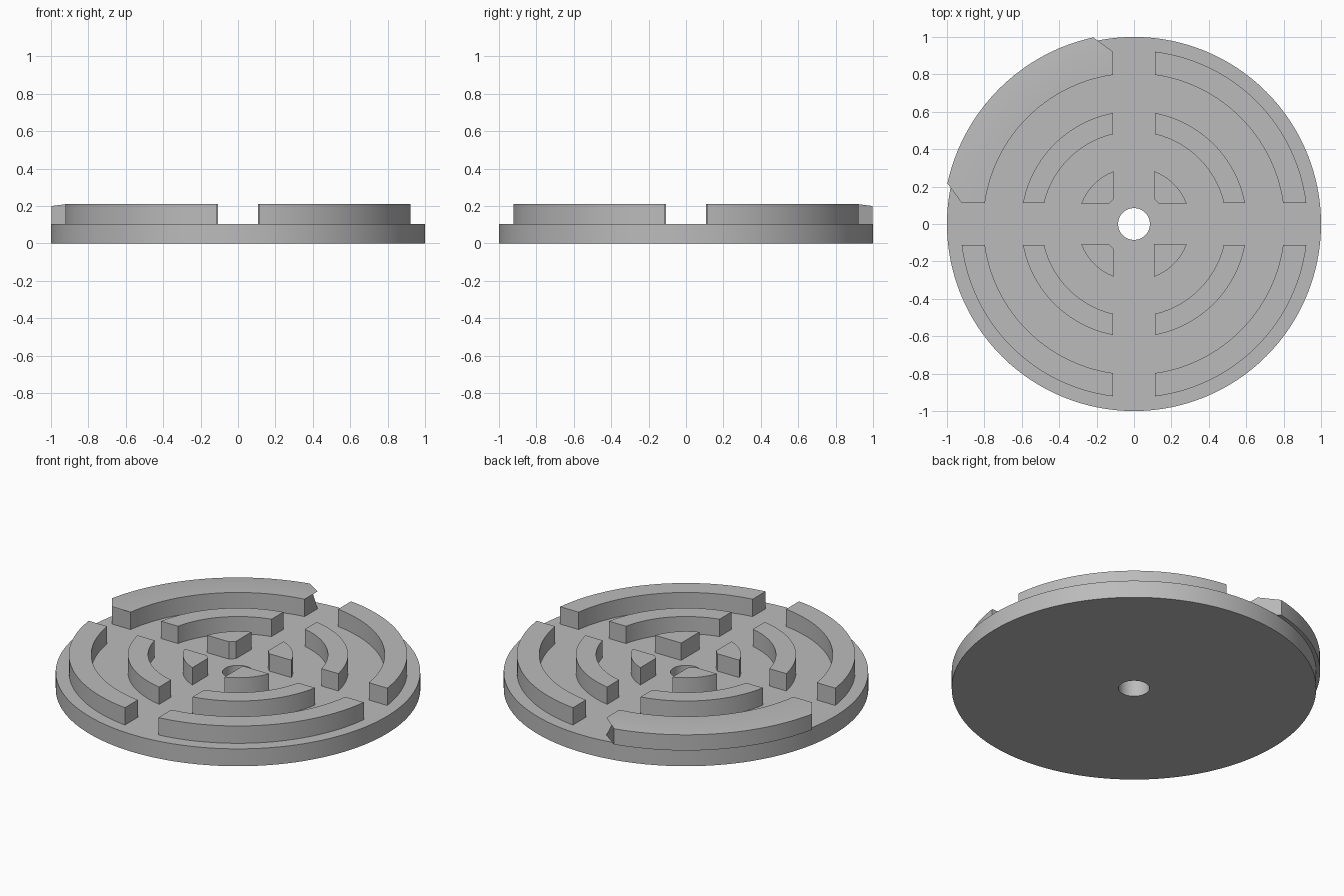
import bpy, bmesh, math

if "Cube" in bpy.data.objects:
    bpy.data.objects.remove(bpy.data.objects["Cube"])

BASE_TOP, RING_TOP, LIP_TOP = 0.105, 0.21, 0.20
grey = bpy.data.materials.new("plain grey")
grey.diffuse_color = (0.5, 0.5, 0.5, 1)
grey.use_nodes = True
grey.node_tree.nodes["Principled BSDF"].inputs["Base Color"].default_value = grey.diffuse_color


def finish(name, bm):
    bmesh.ops.recalc_face_normals(bm, faces=bm.faces)
    mesh = bpy.data.meshes.new(name)
    bm.to_mesh(mesh)
    bm.free()
    mesh.materials.append(grey)
    obj = bpy.data.objects.new(name, mesh)
    bpy.context.collection.objects.link(obj)
    bpy.ops.object.select_all(action='DESELECT')
    obj.select_set(True)
    bpy.context.view_layer.objects.active = obj
    bpy.ops.object.shade_smooth_by_angle(angle=math.radians(30))
    return obj


def arc(r, a0, a1, n):
    return [(r * math.cos(a0 + (a1 - a0) * i / n), r * math.sin(a0 + (a1 - a0) * i / n))
            for i in range(n + 1)]


def sweep(name, rows, closed=False):
    """Skin a list of equal cross-sections; cap the ends unless closed."""
    bm = bmesh.new()
    vs = [[bm.verts.new(p) for p in row] for row in rows]
    k = len(rows[0])
    for i in range(len(vs) - (0 if closed else 1)):
        a, b = vs[i], vs[(i + 1) % len(vs)]
        for j in range(k):
            bm.faces.new((a[j], a[(j + 1) % k], b[(j + 1) % k], b[j]))
    if not closed:
        bm.faces.new(vs[0])
        bm.faces.new(vs[-1])
    return finish(name, bm)


# Round base plate with a centre hole
N = 128
rows = []
for i in range(N):
    c, s = math.cos(2 * math.pi * i / N), math.sin(2 * math.pi * i / N)
    rows.append([(r * c, r * s, z) for r, z in
                 ((0.085, 0), (1, 0), (1, BASE_TOP), (0.085, BASE_TOP))])
sweep("base_plate", rows, closed=True)

QUADRANTS = {"back_right": (1, 1), "back_left": (-1, 1),
             "front_left": (-1, -1), "front_right": (1, -1)}


def quarter_arc(r, slot, n=32):
    a = math.asin(slot / r)
    return arc(r, a, math.pi / 2 - a, n)


# Outer and middle raised rings, split by the cross-shaped slots
for ring, r_in, r_out in (("outer", 0.805, 0.928), ("middle", 0.493, 0.604)):
    for corner, (sx, sy) in QUADRANTS.items():
        rows = []
        lip = ring == "outer" and corner == "back_left"
        # the back-left outer ring carries an overhanging, gently sloped lip
        a = math.radians(12.3)
        rim = arc(1.021, a, math.pi / 2 - a, 32)
        for i, (p, q) in enumerate(zip(quarter_arc(r_in, 0.112), quarter_arc(r_out, 0.112))):
            row = [(p[0], p[1], BASE_TOP), (p[0], p[1], RING_TOP), (q[0], q[1], RING_TOP)]
            if lip:
                row += [(*rim[i], LIP_TOP), (*rim[i], BASE_TOP)]
            row.append((q[0], q[1], BASE_TOP))
            rows.append([(sx * x, sy * y, z) for x, y, z in row])
        sweep(f"{ring}_ring_{corner}", rows)

# Inner wedges around the hole; all but one have a clipped inner corner
S = 0.107
for corner, (sx, sy) in QUADRANTS.items():
    outline = quarter_arc(0.302, S, 16)
    outline += [(S, S)] if corner == "front_right" else [(S, S + 0.028), (S + 0.028, S)]
    rows = [[(sx * x, sy * y, z) for x, y in outline] for z in (BASE_TOP, RING_TOP)]
    sweep(f"inner_wedge_{corner}", rows)
